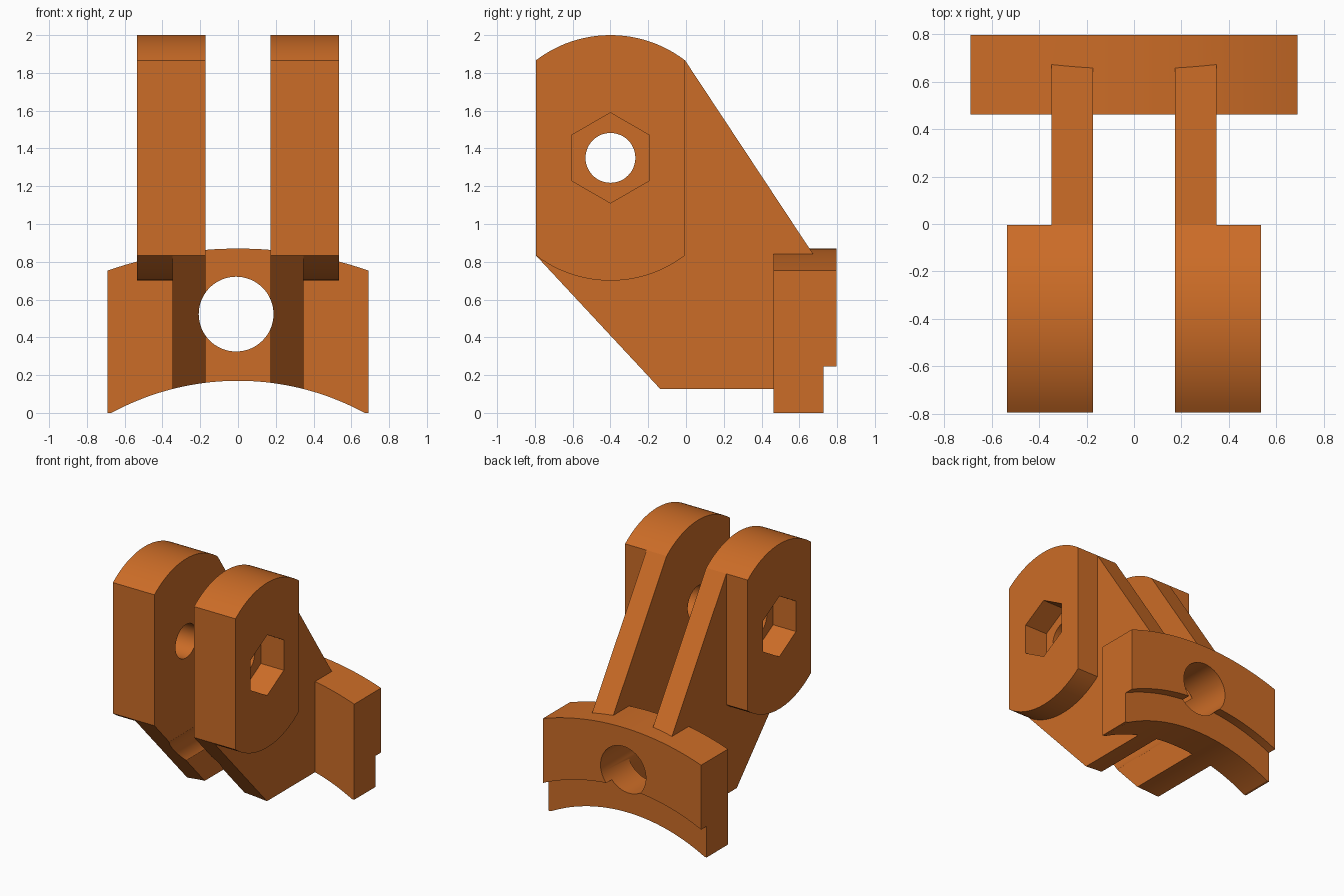
import bpy, bmesh, math
from mathutils import Vector

if "Cube" in bpy.data.objects:
    bpy.data.objects.remove(bpy.data.objects["Cube"])

ARC_Z = -1.235            # shared centre height of the clamp arcs
PIN_Y, PIN_Z = -0.4, 1.35  # pivot pin axis
BOSS_R = 0.65


def prism(name, pts, axis, a, b):
    """Extrude a 2D profile: axis 'x' takes (y, z) points, axis 'y' takes (x, z)."""
    def place(p, d):
        return Vector((d, p[0], p[1])) if axis == 'x' else Vector((p[0], d, p[1]))
    bm = bmesh.new()
    face = bm.faces.new([bm.verts.new(place(p, a)) for p in pts])
    out = bmesh.ops.extrude_face_region(bm, geom=[face])
    step = Vector((b - a, 0, 0)) if axis == 'x' else Vector((0, b - a, 0))
    bmesh.ops.translate(bm, vec=step,
                        verts=[v for v in out['geom'] if isinstance(v, bmesh.types.BMVert)])
    bmesh.ops.recalc_face_normals(bm, faces=bm.faces)
    me = bpy.data.meshes.new(name)
    bm.to_mesh(me)
    bm.free()
    ob = bpy.data.objects.new(name, me)
    bpy.context.collection.objects.link(ob)
    return ob


def arc(cx, cz, r, a0, a1, n):
    return [(cx + r * math.cos(a0 + (a1 - a0) * i / n),
             cz + r * math.sin(a0 + (a1 - a0) * i / n)) for i in range(n + 1)]


def ring(cx, cz, r, n, start=0.0):
    return arc(cx, cz, r, start, start + math.tau, n)[:-1]


def combine(target, tool, op):
    mod = target.modifiers.new(op.lower(), 'BOOLEAN')
    mod.operation, mod.solver, mod.object = op, 'EXACT', tool
    bpy.context.view_layer.objects.active = target
    bpy.ops.object.modifier_apply(modifier=mod.name)
    bpy.data.objects.remove(tool)


# Curved clamp plate
half = math.asin(0.69 / 2.105)
top = arc(0, ARC_Z, 2.105, math.pi / 2 - half, math.pi / 2 + half, 32)
bracket = prism("hinge_bracket", [(-0.69, 0), (0.69, 0)] + top, 'y', 0.463, 0.797)

# Arms with rounded bosses, one pair per side
w = math.acos(0.395 / BOSS_R)
upper = arc(PIN_Y, PIN_Z, BOSS_R, w, math.pi - w, 24)
lower = arc(PIN_Y, PIN_Z, BOSS_R, math.pi + w, math.tau - w, 24)
arm_profile = upper + [lower[0], (-0.065, 0.05), (0.70, 0.05), (0.70, 0.80)]
for s in (-1, 1):
    arm = prism("arm", arm_profile, 'x', s * 0.173, s * 0.348)
    boss = prism("boss", upper + lower, 'x', s * 0.348, s * 0.535)
    combine(arm, boss, 'UNION')
    combine(bracket, arm, 'UNION')

# Tube clearance under the whole part, and the stepped lip at the back
combine(bracket, prism("tube_cutter", ring(0, ARC_Z, 1.405, 256), 'y', -1.2, 1.2), 'DIFFERENCE')
combine(bracket, prism("lip_cutter", ring(0, ARC_Z, 1.633, 256), 'y', 0.727, 1.2), 'DIFFERENCE')

# Bolt hole, pin hole and hexagonal nut pockets
combine(bracket, prism("bolt_cutter", ring(-0.01, 0.523, 0.198, 64), 'y', -1.2, 1.2), 'DIFFERENCE')
combine(bracket, prism("pin_cutter", ring(PIN_Y, PIN_Z, 0.132, 48), 'x', -1, 1), 'DIFFERENCE')
for s in (-1, 1):
    hexagon = prism("nut_cutter", ring(PIN_Y, PIN_Z, 0.239, 6, math.pi / 2), 'x', s * 0.335, s)
    combine(bracket, hexagon, 'DIFFERENCE')

# Orange finish and shading
mat = bpy.data.materials.new("orange")
mat.diffuse_color = (0.60, 0.15, 0.02, 1)
mat.use_nodes = True
mat.node_tree.nodes["Principled BSDF"].inputs["Base Color"].default_value = mat.diffuse_color
bracket.data.materials.clear()
bracket.data.materials.append(mat)
bpy.ops.object.select_all(action='DESELECT')
bracket.select_set(True)
bpy.context.view_layer.objects.active = bracket
bpy.ops.object.shade_smooth_by_angle(angle=math.radians(20))
